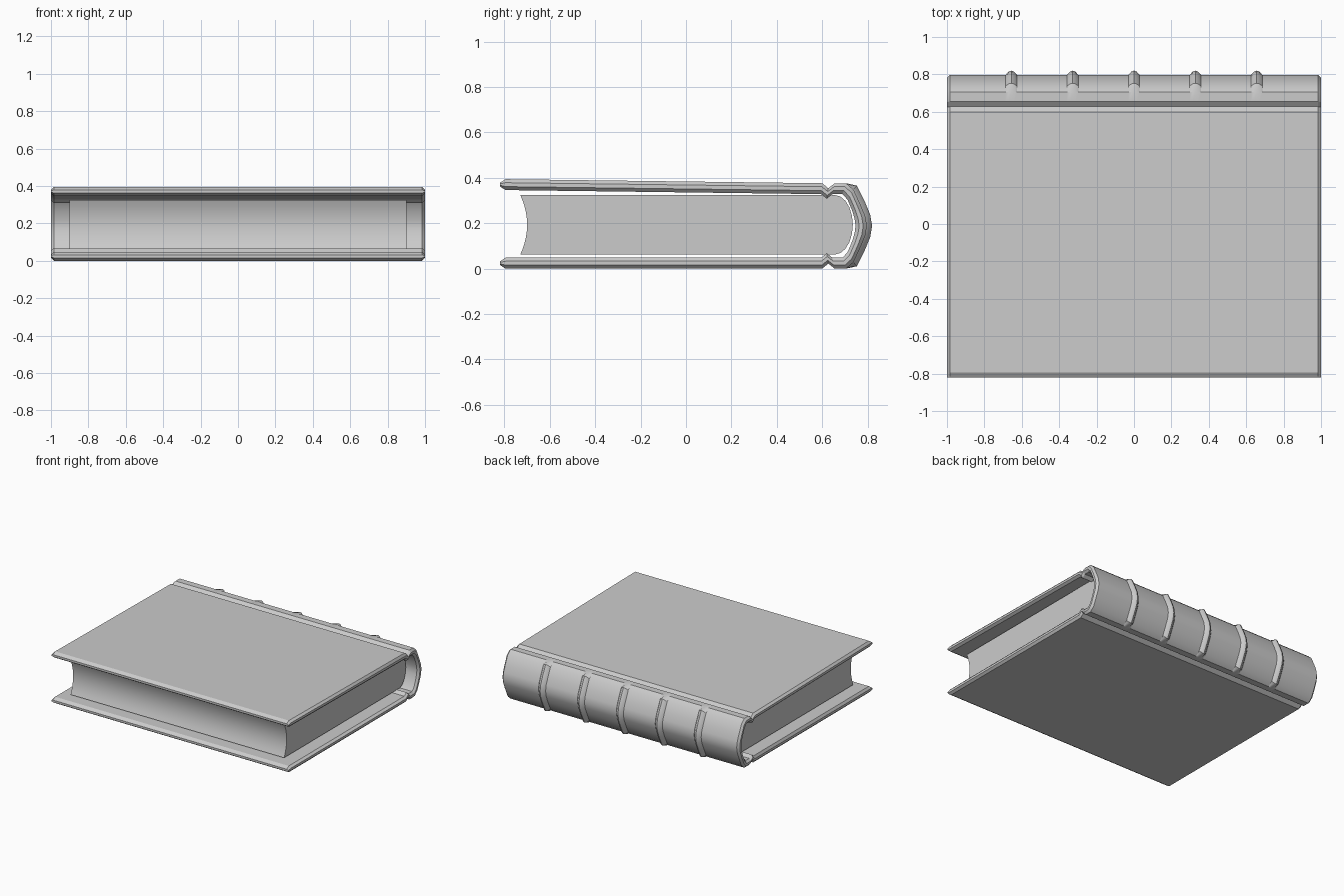
import bpy, bmesh, math
from mathutils import Vector

if "Cube" in bpy.data.objects:
    bpy.data.objects.remove(bpy.data.objects["Cube"])

MID = 0.188  # height of the book's middle plane


def tilt(y, h):
    """Profile point -> (y, z); the upper board rises slightly to the front."""
    rise = 0.018 * max(0, 0.6 - y) / 1.4 if h > 0 else 0
    return Vector((y, MID + h + rise))


def loft(name, rings, caps):
    """Skin a list of closed rings and cap both ends with the given faces."""
    bm = bmesh.new()
    vs = [[bm.verts.new(p) for p in r] for r in rings]
    n = len(rings[0])
    for a, b in zip(vs, vs[1:]):
        for i in range(n):
            j = (i + 1) % n
            bm.faces.new((a[i], a[j], b[j], b[i]))
    for r in (vs[0], vs[-1]):
        for c in caps:
            bm.faces.new([r[i] for i in c])
    bmesh.ops.recalc_face_normals(bm, faces=bm.faces)
    me = bpy.data.meshes.new(name)
    bm.to_mesh(me)
    bm.free()
    ob = bpy.data.objects.new(name, me)
    bpy.context.collection.objects.link(ob)
    bpy.ops.object.select_all(action='DESELECT')
    ob.select_set(True)
    bpy.context.view_layer.objects.active = ob
    bpy.ops.object.shade_smooth_by_angle(angle=math.radians(30))
    return ob


# Upper half of the cover section: board, hinge groove, rounded spine
OUTER = [(-.82, .172), (-.795, .188), (.6, .188), (.627, .166), (.655, .188),
         (.705, .188), (.738, .16), (.768, .095), (.789, .045), (.797, 0)]
INNER = [(-.82, .156), (-.795, .14), (.595, .14), (.62, .12), (.645, .14),
         (.69, .14), (.712, .115), (.733, .065), (.743, .03), (.747, 0)]


def mirrored(half):
    return half + [(y, -h) for y, h in half[-2::-1]]


def cover_ring(x, band=0, inset=0):
    outer = []
    for k, (y, h) in enumerate(mirrored(OUTER)):
        if 6 <= k <= 12:
            d = Vector((y - .66, h * .6)).normalized() * band
            y, h = y + d.x, h + d.y
        outer.append(tilt(y, h))
    inner = [tilt(*p) for p in mirrored(INNER)]
    o = [a.lerp(b, inset) for a, b in zip(outer, inner)]
    i = [b.lerp(a, inset) for a, b in zip(outer, inner)]
    return [(x, p.x, p.y) for p in o + i[::-1]]


# Stations along the spine: chamfered ends and five raised bands
stations = [(-1, 0, .32), (-.985, 0, 0)]
for c in (-.656, -.328, 0, .328, .656):
    for dx, rise in ((-.03, 0), (-.014, .018), (0, .023), (.014, .018), (.03, 0)):
        stations.append((c + dx, rise, 0))
stations += [(.985, 0, 0), (1, 0, .32)]
m = len(mirrored(OUTER))
strip = [(i, i + 1, 2 * m - 2 - i, 2 * m - 1 - i) for i in range(m - 1)]
loft("cover", [cover_ring(*s) for s in stations], strip)

# Page block: hollow fore edge and rounded back
STEPS = 10
fore, back = [], []
for k in range(STEPS + 1):
    t = -1 + 2 * k / STEPS
    fore.append((-.70 - .03 * t * t, MID + .005 + .131 * t))
    a = t * math.pi / 2
    back.append((.655 + .08 * math.cos(a), MID + .005 + .131 * math.sin(a)))
section = fore + back[::-1]
n = len(section)
cap = [(i, i + 1, n - 2 - i, n - 1 - i) for i in range(STEPS)]
loft("pages", [[(x, y, z) for y, z in section] for x in (-.9, .9)], cap)
